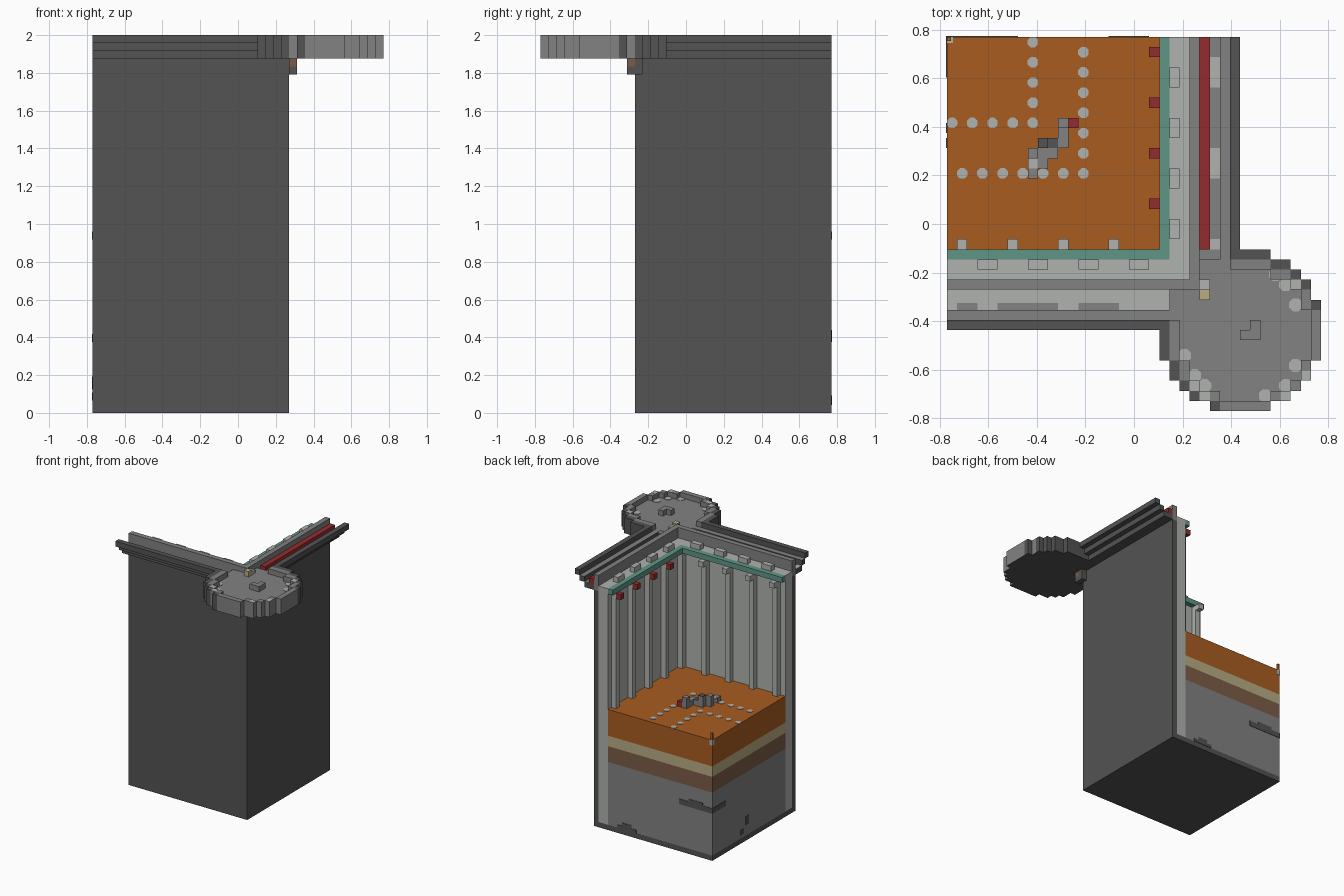
import bpy, bmesh, math

if "Cube" in bpy.data.objects:
    bpy.data.objects.remove(bpy.data.objects["Cube"])

U = 2 / 48          # one block
HALF = 18.5         # half the plan width in blocks


def material(name, *rgb):
    lin = [((c / 255 + 0.055) / 1.055) ** 2.4 for c in rgb] + [1]
    m = bpy.data.materials.new(name)
    m.use_nodes = True
    m.diffuse_color = lin
    m.node_tree.nodes["Principled BSDF"].inputs["Base Color"].default_value = lin
    return m


DARK = material("dark_stone", 83, 83, 83)
MID = material("mid_stone", 130, 130, 130)
LIGHT = material("light_stone", 175, 178, 174)
ORANGE = material("orange_sand", 168, 92, 32)
CREAM = material("cream_sandstone", 184, 172, 132)
BROWN = material("brown_earth", 124, 92, 72)
TEAL = material("teal_trim", 96, 150, 135)
RED = material("red_paint", 148, 44, 46)


def place(i, j, z):
    """Block grid (column from the right side, row from the back) to world."""
    return ((i - HALF) * U, (HALF - j) * U, z * U)


def part(name, boxes, side, top=None, bottom=None):
    """One object made of boxes (i0, i1, j0, j1, z0, z1)."""
    bm = bmesh.new()
    for i0, i1, j0, j1, z0, z1 in boxes:
        lo, hi = place(i0, j1, z0), place(i1, j0, z1)
        for v in bmesh.ops.create_cube(bm, size=1)["verts"]:
            v.co = [hi[k] if v.co[k] > 0 else lo[k] for k in range(3)]
    bm.normal_update()
    for f in bm.faces:
        f.material_index = 1 if f.normal.z > 0.5 else 2 if f.normal.z < -0.5 else 0
    mesh = bpy.data.meshes.new(name)
    bm.to_mesh(mesh)
    bm.free()
    for m in (side, top or side, bottom or side):
        mesh.materials.append(m)
    obj = bpy.data.objects.new(name, mesh)
    bpy.context.collection.objects.link(obj)


def corner(a, b, z0, z1):
    """L-shaped run around the walled corner."""
    return [(a, b, 0, b, z0, z1), (0, a, a, b, z0, z1)]


def wings(a, b, end, z0, z1):
    """Two straight runs that stop before the corner."""
    return [(a, b, 0, end, z0, z1), (0, end, a, b, z0, z1)]


def mirrored(boxes):
    return boxes + [(c, d, a, b, e, f) for a, b, c, d, e, f in boxes]


def dots(name, cells, z, mat, r=0.56):
    """Thin eight-sided plates."""
    bm = bmesh.new()
    for i, j in cells:
        x, y, h = place(i + 0.5, j + 0.5, z + 0.08)
        ring = [(x + r * U * math.cos(math.pi / 8 + k * math.pi / 4),
                 y + r * U * math.sin(math.pi / 8 + k * math.pi / 4)) for k in range(8)]
        low = [bm.verts.new((*p, z * U)) for p in ring]
        high = [bm.verts.new((*p, h)) for p in ring]
        bm.faces.new(high)
        for k in range(8):
            bm.faces.new((low[k - 1], low[k], high[k], high[k - 1]))
    mesh = bpy.data.meshes.new(name)
    bm.to_mesh(mesh)
    bm.free()
    mesh.materials.append(mat)
    bpy.context.collection.objects.link(bpy.data.objects.new(name, mesh))


# Layered ground
part("base_slab", [(0, 24, 0, 24, 0, 1)], DARK)
for name, z0, z1, mat in (("stone_layer", 1, 13, MID), ("earth_layer", 13, 16, BROWN),
                          ("sandstone_layer", 16, 18, CREAM), ("sand_layer", 18, 23, ORANGE)):
    part(name, [(0, 22, 0, 22, z0, z1)], mat)

# Dark seams on the cut stone
part("stone_seams", [(-0.08, 7, -0.08, 0.1, 9, 10), (2, 5, -0.08, 0.1, 10, 10.5),
                     (-0.08, 0.1, 0, 4, 9, 10), (-0.08, 0.1, 10, 11, 3, 4.6),
                     (-0.08, 0.1, 8.5, 9.5, 1.6, 2.6), (16, 20, -0.08, 0.1, 1, 1.6),
                     (17, 19, -0.08, 0.1, 1.6, 2.2)], DARK)

# Walls
part("outer_wall", corner(24, 25, 0, 45), DARK)
part("wall_cap", corner(24, 25, 45, 48), MID)
part("inner_wall", corner(22, 24, 1, 46), LIGHT)
part("teal_cornice", corner(21, 22, 45, 46), TEAL)

posts = [1, 6, 11, 16]
part("wall_columns", mirrored([(21, 22, p, p + 1, 23, 45) for p in posts])
     + [(21, 22, 21, 22, 23, 45)], LIGHT)
part("merlons", mirrored([(22, 23, p + 2, p + 4, 46, 47) for p in posts]), LIGHT)
part("red_brackets", [(20, 21, p, p + 1, 44, 45) for p in posts], RED)
part("stone_brackets", [(p, p + 1, 20, 21, 44, 45) for p in posts], LIGHT)

# Stepped walkway on the outside of the walls
part("side_walkway", [(25, 27, 0, 22, 45, 46)], DARK, MID)
part("front_walkway", [(0, 22, 25, 27, 45, 46)], DARK, LIGHT)
part("walkway_step", wings(27, 28, 22, 46, 47), DARK, MID)
part("walkway_parapet", wings(28, 29, 21, 47, 48), DARK)
part("red_runner", [(25, 26, 0, 21, 46, 47)], RED)
part("side_patches", [(26, 27, a, b, 46, 46.1) for a, b in ((2, 5), (11, 14), (20, 21))], LIGHT)
part("front_patches", [(a, b, 26.3, 27, 46, 46.1)
                       for a, b in ((1, 3), (5, 11), (13, 17))], MID)

# Round platform at the corner
C = 29


def inside(i, j, ci=C, cj=C):
    return (i - ci) ** 2 + (j - cj) ** 2 < 7.4 ** 2


cells = [(i, j) for i in range(20, 38) for j in range(20, 38) if i >= 25 or j >= 25]
disc = [c for c in cells if inside(*c)]
collar = [c for c in cells if c not in disc
          and (inside(*c, C - 1, C) or inside(*c, C, C - 1))]
rim = [(i, j) for i, j in disc if (i >= 28 or j >= 28) and not all(
    inside(i + a, j + b) for a, b in ((1, 0), (-1, 0), (0, 1), (0, -1)))]
part("platform_floor", [(i, i + 1, j, j + 1, 45, 47) for i, j in disc], MID, bottom=DARK)
part("platform_rim", [(i, i + 1, j, j + 1, 47, 48) for i, j in rim], MID)
part("platform_collar", [(i, i + 1, j, j + 1, 45, 48 if max(i, j) >= 28 else 46.9)
                         for i, j in collar], DARK)
part("platform_link", mirrored([(25, 29, 22, 25, 45.02, 46.95)]), DARK, MID)
part("platform_seat", [(30, 31, 28, 30, 47, 48), (29, 30, 29, 30, 47, 48)], MID)
spots = [(23, 31), (25, 34), (31, 35), (34, 32), (34, 26), (32, 23), (33, 24), (24, 33), (33, 34)]
dots("platform_spots", spots, 47, LIGHT, 0.7)
part("rim_caps", [(i, i + 1, j, j + 1, 48, 48.02)
                  for i, j in ((34, 24), (24, 34), (33, 35), (35, 33), (25, 35))], LIGHT)

# Lantern on the inner edge of the platform
part("lantern_top", [(25, 26, 25, 26, 47, 48)], CREAM)
part("lantern_step", [(25, 26, 24, 25, 46.9, 47.6)], LIGHT)
part("lantern_bottom", [(25, 26, 25, 26, 44, 45)], BROWN)
part("lantern_bracket", [(25, 26, 25, 26, 43, 44), (25, 26, 24, 25, 43, 45)], DARK)

# Dotted paths on the sand
path = [(8, k) for k in range(0, 9, 2)] + [(13, k) for k in range(1, 14, 2)]
dots("path_dots", sorted(set(path + [(b, a) for a, b in path])), 23, LIGHT)

# Rubble pile across the paths
part("rubble_low", [(i, i + 1, 20 - i + d, 21 - i + d, 23, 24)
                    for i in range(8, 12) for d in (0, 1) if i + d > 8], MID)
part("rubble_high", [(i, i + 1, 19 - i, 20 - i, 23, 25) for i in (8, 9, 11)], MID)
part("rubble_dark", [(10, 11, 10, 11, 24, 24.1), (9, 10, 10, 11, 24.9, 25.1)], DARK)
part("rubble_red", [(12, 13, 8, 9, 23, 24)], RED)
part("rubble_light", [(8, 9, 12, 13, 24, 24.1)], LIGHT)

# Small marker at the open corner
part("corner_marker", [(0, 0.4, 0, 0.4, 23, 24.3)], ORANGE)
part("marker_plate", [(-0.05, 0.6, -0.05, 0.6, 22, 23.02)], LIGHT)
